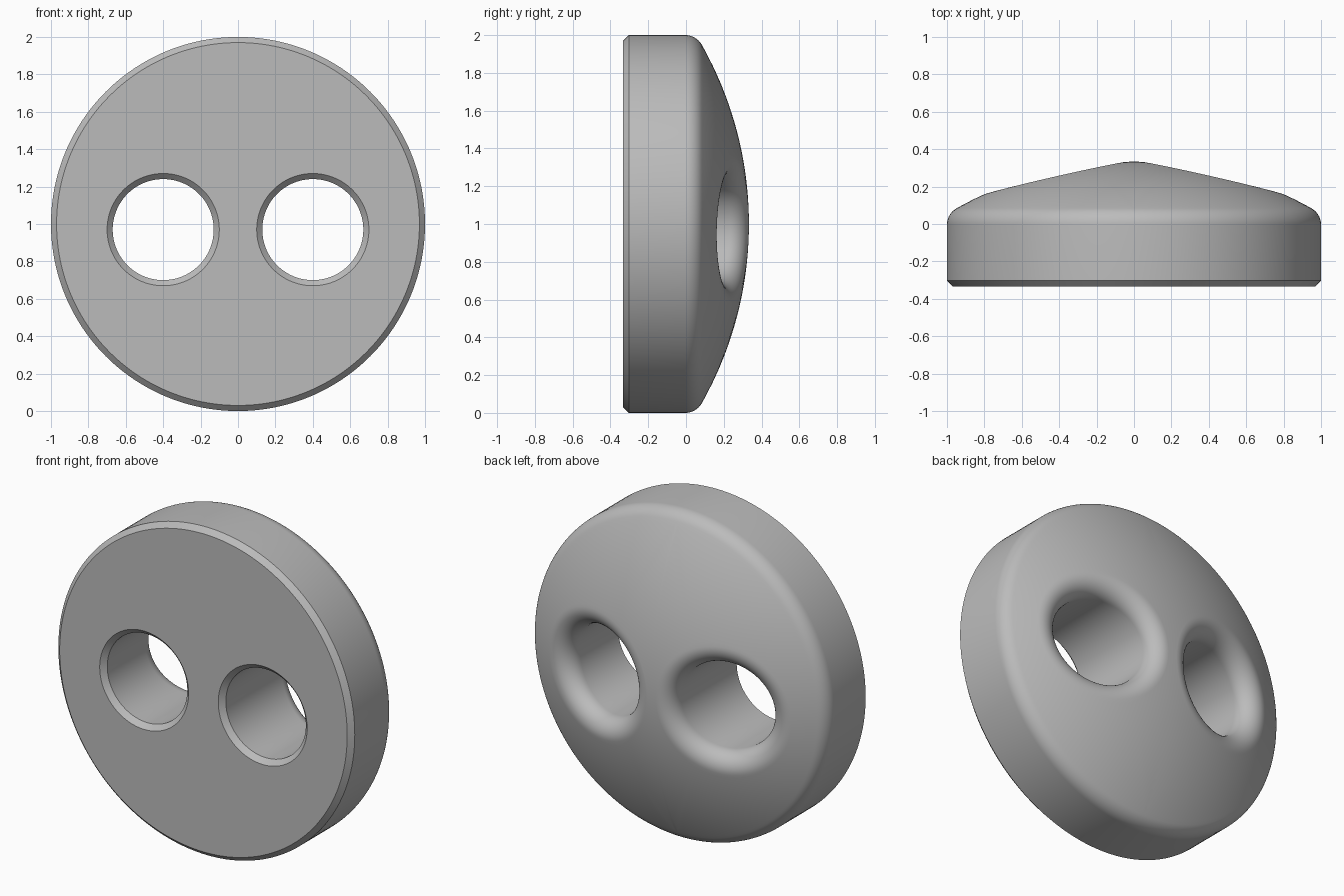
import bpy, bmesh, math
from mathutils import Vector

if "Cube" in bpy.data.objects:
    bpy.data.objects.remove(bpy.data.objects["Cube"], do_unlink=True)

BACK, FRONT = 0.333, -0.333
DOME_R = 1.93                        # radius of the domed back
CENTRE = Vector((0, BACK - DOME_R, 0))
HOLE = Vector((0.4, 0, -0.03))       # hole axis, measured from the disc centre
HOLE_R, FILLET, CHAMFER = 0.27, 0.1, 0.03
ARC, SEAM, DOME_STEPS, FILLET_STEPS = 96, 56, 24, 12


def dome(p):
    """Lift a point onto the domed back."""
    y = CENTRE.y + math.sqrt(DOME_R ** 2 - p.x ** 2 - p.z ** 2)
    return Vector((p.x, y, p.z))


def at(p, y):
    return Vector((p.x, y, p.z))


# Rounded back rim, tangent to both the dome and the side wall
rim_c = Vector((1 - FILLET, CENTRE.y + math.sqrt((DOME_R - FILLET) ** 2 - (1 - FILLET) ** 2)))
tilt = math.atan2(rim_c.y - CENTRE.y, rim_c.x)
rim = [(rim_c.x + FILLET * math.cos(tilt * (1 - i / 10)),
        rim_c.y + FILLET * math.sin(tilt * (1 - i / 10))) for i in range(11)]
rim += [(1, FRONT + CHAMFER), (1 - CHAMFER, FRONT)]
edge_r = rim[0][0]


def section(direction=None, seam=None):
    """Closed cross-section from the hole out to the rim, or to the middle plane."""
    if direction:
        border = [Vector((direction.x * r, y, direction.z * r)) for r, y in rim]
    else:
        back = dome(seam)
        border = [back] * (len(rim) - 1) + [at(seam, FRONT)]
    out = at(border[0] - HOLE, 0).normalized()

    # Rolling-ball fillet between the hole wall and the dome
    ball = HOLE + out * (HOLE_R + FILLET)
    ball.y = CENTRE.y + math.sqrt((DOME_R - FILLET) ** 2 - ball.x ** 2 - ball.z ** 2)
    normal = (ball - CENTRE).normalized()
    pts = [ball + FILLET * (-out).slerp(normal, i / FILLET_STEPS)
           for i in range(FILLET_STEPS + 1)]

    # Domed back, rim, flat front and front hole chamfer
    start = pts[-1].copy()
    pts += [dome(start.lerp(border[0], i / DOME_STEPS)) for i in range(1, DOME_STEPS)]
    pts += border
    pts.append(at(HOLE + out * (HOLE_R + CHAMFER), FRONT))
    pts.append(at(HOLE + out * HOLE_R, FRONT + CHAMFER))
    return pts


# Sections run along the outer half circle, then back down the middle plane
sections = []
for i in range(ARC + 1):
    a = -math.pi / 2 + math.pi * i / ARC
    x = 0 if i in (0, ARC) else math.cos(a)
    sections.append(section(direction=Vector((x, 0, math.sin(a)))))
top = math.atan2(edge_r - HOLE.z, HOLE.x)
bottom = math.atan2(-edge_r - HOLE.z, HOLE.x)
for i in range(1, SEAM):
    a = top + (bottom - top) * i / SEAM
    sections.append(section(seam=Vector((0, 0, HOLE.z + HOLE.x * math.tan(a)))))

# Skin the half, open it at the middle plane and mirror it
bm = bmesh.new()
grid = [[bm.verts.new(p + Vector((0, 0, 1))) for p in s] for s in sections]
for i, col in enumerate(grid):
    nxt = grid[(i + 1) % len(grid)]
    for j in range(len(col)):
        k = (j + 1) % len(col)
        quad = (col[j], nxt[j], nxt[k], col[k])
        if any(abs(v.co.x) > 1e-5 for v in quad):
            bm.faces.new(quad)
bmesh.ops.delete(bm, geom=[v for v in bm.verts if not v.link_faces], context='VERTS')
bmesh.ops.mirror(bm, geom=bm.verts[:] + bm.edges[:] + bm.faces[:], axis='X', merge_dist=1e-5)
bmesh.ops.remove_doubles(bm, verts=bm.verts[:], dist=1e-5)
bmesh.ops.recalc_face_normals(bm, faces=bm.faces[:])

mesh = bpy.data.meshes.new("domed_disc")
bm.to_mesh(mesh)
bm.free()
disc = bpy.data.objects.new("domed_disc", mesh)
bpy.context.collection.objects.link(disc)

grey = bpy.data.materials.new("plain grey")
grey.use_nodes = True
colour = (0.5, 0.5, 0.5, 1)
grey.diffuse_color = colour
grey.node_tree.nodes["Principled BSDF"].inputs["Base Color"].default_value = colour
mesh.materials.append(grey)

# Smooth dome and walls, crisp chamfers
bpy.ops.object.select_all(action='DESELECT')
disc.select_set(True)
bpy.context.view_layer.objects.active = disc
bpy.ops.object.shade_smooth_by_angle(angle=math.radians(30))
